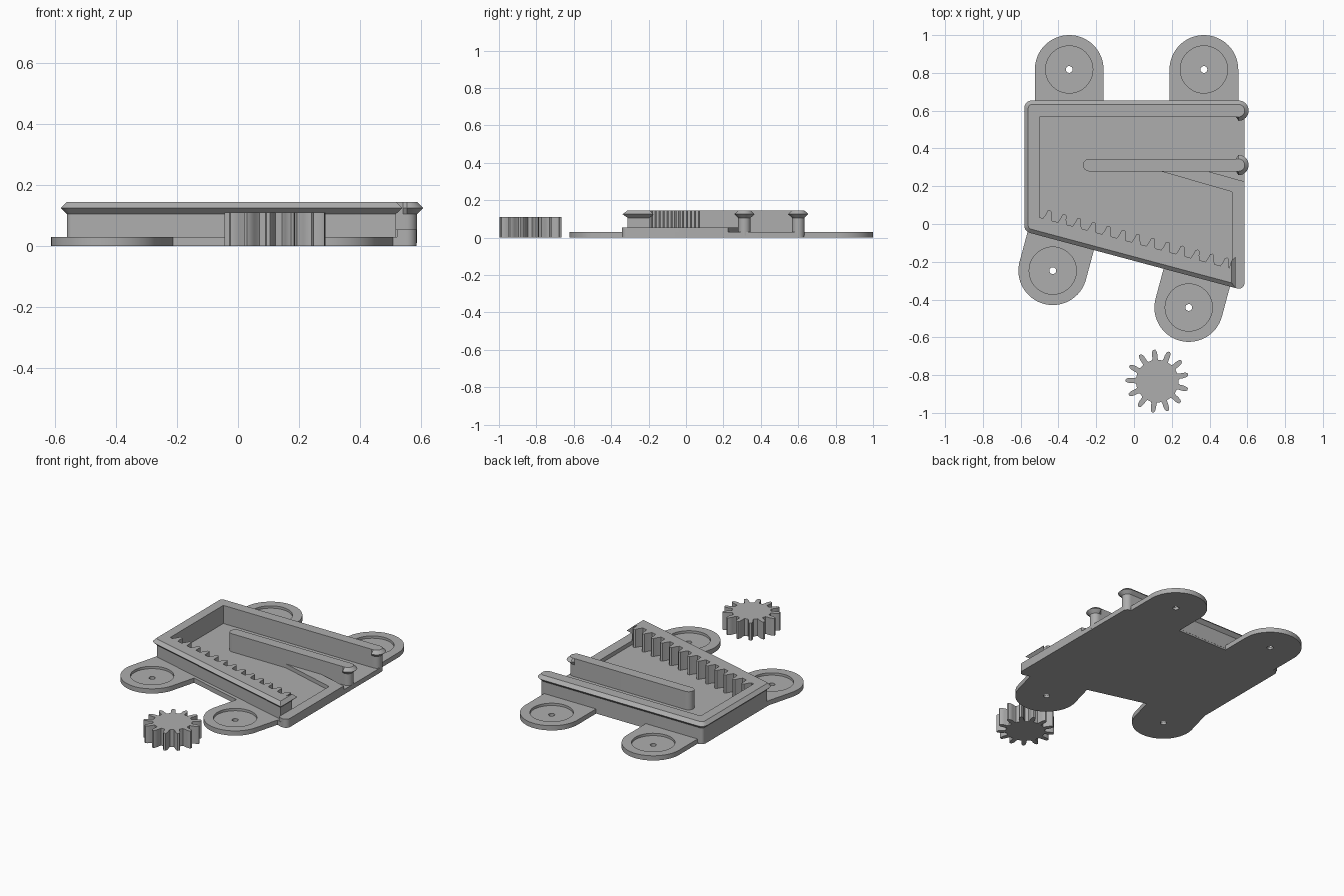
import bpy, bmesh
from math import sin, cos, tan, pi, radians
from mathutils import Vector

cube = bpy.data.objects.get("Cube")
if cube:
    bpy.data.objects.remove(cube)

grey = bpy.data.materials.new("plain grey")
grey.use_nodes = True
grey.diffuse_color = (0.42, 0.42, 0.42, 1)
grey.node_tree.nodes["Principled BSDF"].inputs["Base Color"].default_value = grey.diffuse_color

TILT = radians(15)
FLOOR, LIP, RIM_LOW, RIM_MID, TOP = 0.03, 0.055, 0.105, 0.125, 0.145
FLARE = 0.021


def arc(cx, cy, r, a0, a1, n=8):
    """Points on an arc, angles in degrees."""
    angles = [radians(a0 + (a1 - a0) * i / n) for i in range(n + 1)]
    return [(cx + r * cos(a), cy + r * sin(a)) for a in angles]


def loft(name, rings):
    """Solid through matching outlines, each given as (points, z)."""
    bm = bmesh.new()
    loops = [[bm.verts.new((x, y, z)) for x, y in pts] for pts, z in rings]
    bm.faces.new(loops[0][::-1])
    bm.faces.new(loops[-1])
    for low, high in zip(loops, loops[1:]):
        n = len(low)
        for i in range(n):
            j = (i + 1) % n
            bm.faces.new((low[i], low[j], high[j], high[i]))
    bmesh.ops.recalc_face_normals(bm, faces=bm.faces)
    mesh = bpy.data.meshes.new(name)
    bm.to_mesh(mesh)
    bm.free()
    mesh.materials.append(grey)
    obj = bpy.data.objects.new(name, mesh)
    bpy.context.collection.objects.link(obj)
    return obj


def slab(name, pts, z0, z1):
    return loft(name, [(pts, z0), (pts, z1)])


def flared(name, outline):
    """Upright wall with a pointed rim near its top."""
    return loft(name, [(outline(d), z) for d, z in
                       ((0, 0.01), (0, RIM_LOW), (FLARE, RIM_MID), (0, TOP))])


def smooth(obj):
    bpy.ops.object.select_all(action='DESELECT')
    obj.select_set(True)
    bpy.context.view_layer.objects.active = obj
    bpy.ops.object.shade_smooth_by_angle(angle=radians(30))


def front_line(x, inset=0.0):
    """y of the slanted front edge."""
    return -0.045 - tan(TILT) * (x + 0.56) + inset / cos(TILT)


# Base plate with rounded corners
r = 0.03
front_right = arc(0.585 - r, front_line(0.585 - r, r), r, 255, 360)
plate = (front_right + arc(0.585 - r, 0.632 - r, r, 0, 90)
         + arc(-0.56 + r, 0.632 - r, r, 90, 180)
         + arc(-0.56 + r, front_line(-0.56 + r, r), r, 180, 255))
smooth(slab("base_plate", plate, 0, FLOOR))

# Raised lip on the open side, ending in a wedge under the divider
lip = front_right + [(0.585, 0.225), (0.37, 0.285), (0.12, 0.285), (0.52, 0.17),
                     (0.52, front_line(0.52, 0.001))]
smooth(slab("floor_lip", lip, 0.02, LIP))


# Surrounding wall: back, left and toothed front bar in one outline
def rack_teeth():
    u = Vector((cos(TILT), -sin(TILT)))
    n = Vector((sin(TILT), cos(TILT)))
    start, pitch, pts = Vector((-0.5, 0.035)), 0.081, []
    for i in range(13):
        s = 0.043 + i * pitch
        for f, h in ((-0.3, 0), (-0.2, 0.022), (-0.13, 0.046), (0, 0.052),
                     (0.13, 0.046), (0.2, 0.022), (0.3, 0)):
            pts.append(tuple(start + u * (s + f * pitch) + n * h))
    return pts[::-1]


def wall_outline(d):
    cr, end = 0.02, 0.033
    return (arc(0.553, 0.6, end + d, -90, 90, 16)
            + arc(-0.54, 0.633 - cr, cr + d, 90, 180)
            + arc(-0.54, front_line(-0.54, FLARE + cr), cr + d, 180, 255)
            + [(0.517 + d, front_line(0.517 + d, FLARE - d)),
               (0.517 + d, -0.195 + d), (0.513, -0.2)]
            + rack_teeth() + [(-0.5, 0.035), (-0.5, 0.567), (0.54, 0.567)])


smooth(flared("wall_with_rack", wall_outline))


# Divider wall with a flared free end
def divider_outline(d):
    return (arc(0.553, 0.312, 0.033 + d, -90, 90, 16) + [(0.54, 0.345)]
            + arc(-0.237, 0.312, 0.033, 90, 270, 16) + [(0.54, 0.279)])


smooth(flared("divider_wall", divider_outline))


# Mounting ears, each with a shallow round seat and a screw hole
def ear(name, cx, cy, angle, reach):
    R = 0.182
    c = Vector((cx, cy))
    out = Vector((cos(radians(angle)), sin(radians(angle))))
    pts = arc(cx, cy, R, angle - 90, angle + 90, 32)
    pts += [tuple(Vector(pts[-1]) - out * reach), tuple(Vector(pts[0]) - out * reach)]
    obj = slab(name, pts, 0, FLOOR)
    for radius, bottom in ((0.125, 0.015), (0.018, -0.05)):
        cutter = slab("cutter", arc(cx, cy, radius, 0, 352.5, 47), bottom, 0.1)
        cutter.hide_render = True
        mod = obj.modifiers.new("cut", 'BOOLEAN')
        mod.operation, mod.solver, mod.object = 'DIFFERENCE', 'EXACT', cutter
        bpy.context.view_layer.objects.active = obj
        bpy.ops.object.modifier_apply(modifier=mod.name)
        bpy.data.objects.remove(cutter)
    smooth(obj)


ear("back_right_ear", -0.343, 0.818, 90, 0.2)
ear("back_left_ear", 0.37, 0.818, 90, 0.2)
ear("front_right_ear", -0.43, -0.247, 255, 0.2)
ear("front_left_ear", 0.29, -0.442, 255, 0.2)

# Loose pinion gear
TEETH = 13
gear = []
for i in range(TEETH):
    for f, rad in ((-0.3, 0.113), (-0.23, 0.123), (-0.21, 0.14), (-0.15, 0.158),
                   (-0.07, 0.167), (0.07, 0.167), (0.15, 0.158), (0.21, 0.14),
                   (0.23, 0.123), (0.3, 0.113)):
        a = radians(95.5) + (i + f) * 2 * pi / TEETH
        gear.append((0.123 + rad * cos(a), -0.832 + rad * sin(a)))
smooth(slab("pinion_gear", gear, 0, 0.11))
